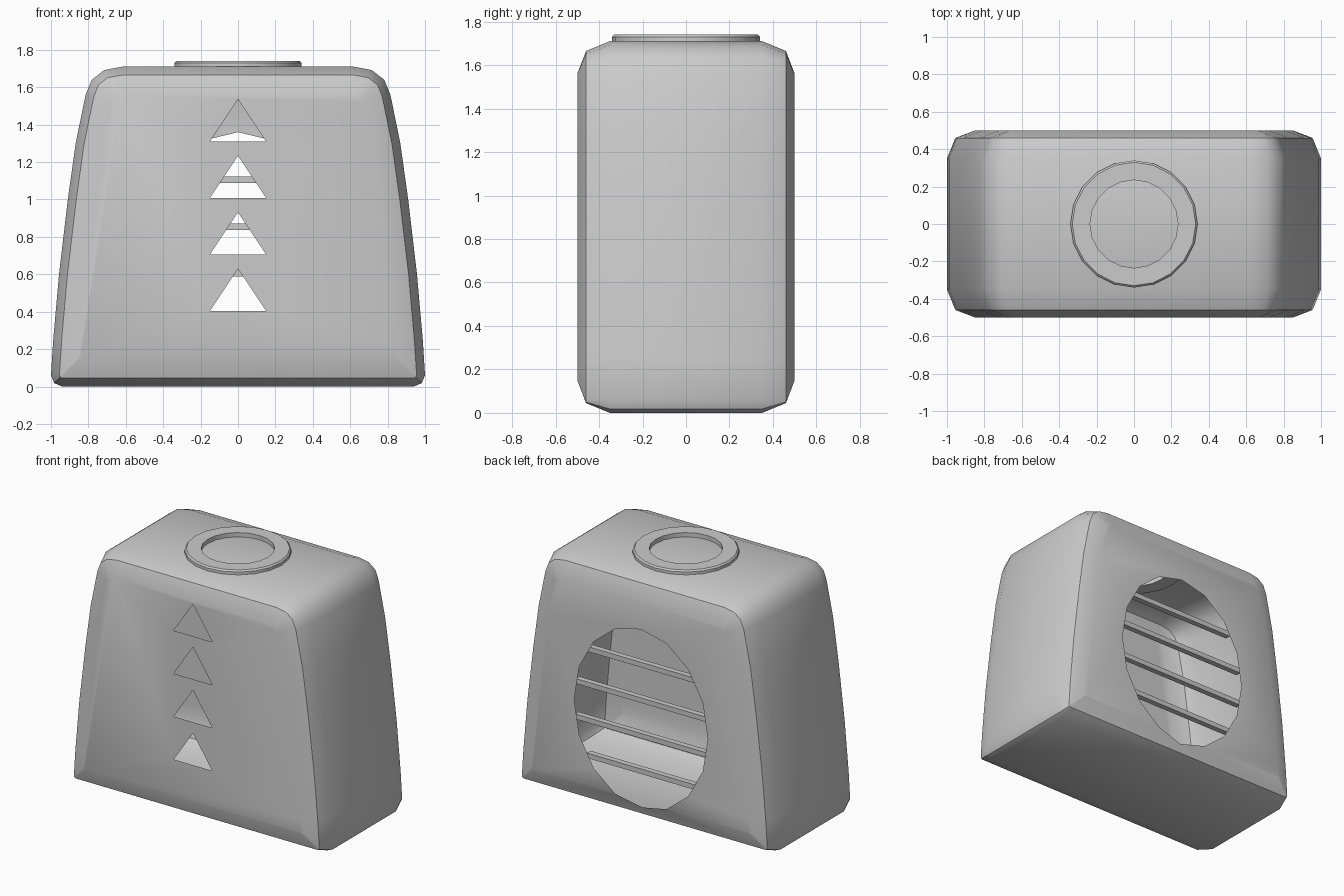
import bpy, bmesh
from math import sin, cos, pi, sqrt, radians

if "Cube" in bpy.data.objects:
    bpy.data.objects.remove(bpy.data.objects["Cube"])


def make(name, bm, smooth=True):
    bmesh.ops.recalc_face_normals(bm, faces=bm.faces)
    me = bpy.data.meshes.new(name)
    bm.to_mesh(me)
    bm.free()
    ob = bpy.data.objects.new(name, me)
    bpy.context.collection.objects.link(ob)
    if smooth:
        select(ob)
        bpy.ops.object.shade_smooth_by_angle(angle=radians(30))
    return ob


def select(ob):
    bpy.ops.object.select_all(action='DESELECT')
    ob.select_set(True)
    bpy.context.view_layer.objects.active = ob


def loft(bm, loops, cap=True, closed=False):
    rows = [[bm.verts.new(p) for p in lp] for lp in loops]
    n = len(rows[0])
    pairs = list(zip(rows, rows[1:])) + ([(rows[-1], rows[0])] if closed else [])
    for a, b in pairs:
        for i in range(n):
            j = (i + 1) % n
            bm.faces.new((a[i], a[j], b[j], b[i]))
    if cap:
        bm.faces.new(rows[0])
        bm.faces.new(rows[-1])


# Tapered outline, inset by d: x, z, normal x, normal z
SIDE = [(.988, .25, 1, .06), (.957, .6, .99, .1), (.91, 1.0, .99, .13),
        (.868, 1.3, .98, .16), (.815, 1.56, .97, .25), (.782, 1.64, .8, .6),
        (.715, 1.692, .42, .9), (.62, 1.71, 0, 1)]


def outline(y, d):
    c = max(.06 - d, .008)
    half = [(1 - d - c, d), (1 - d - .3 * c, d + .3 * c), (1 - d, d + c)]
    half += [(x - d * nx, z - d * nz) for x, z, nx, nz in SIDE]
    pts = half + [(-x, z) for x, z in reversed(half)]
    return [(x, y, z) for x, z in pts]


# Hollow housing with rounded front and back edges
bm = bmesh.new()
loft(bm, [outline(y, d) for y, d in
          [(-.5, .15), (-.46, .045), (-.35, 0), (.35, 0), (.46, .045), (.5, .15)]])
housing = make("housing", bm, False)

# Cutters: four front triangles and the oval back opening
CZ, RX, RZ = .73, .52, .63
bm = bmesh.new()
for i in range(4):
    z = .405 + i * .302
    tri = [(-.15, z), (.15, z), (0, z + .225)]
    loft(bm, [[(x, y, h) for x, h in tri] for y in (-.6, -.3)])
oval = [(RX * sin(i * pi / 8), CZ + RZ * cos(i * pi / 8)) for i in range(16)]
loft(bm, [[(x, y, h) for x, h in oval] for y in (.3, .6)])
cutter = make("opening_cutter", bm, False)
cutter.hide_render = True

select(housing)
mod = housing.modifiers.new("openings", 'BOOLEAN')
mod.operation = 'DIFFERENCE'
mod.solver = 'EXACT'
mod.object = cutter
bpy.ops.object.modifier_apply(modifier=mod.name)
bpy.data.objects.remove(cutter)

# Remove the pockets so the housing is an open thin shell
bm = bmesh.new()
bm.from_mesh(housing.data)
pocket = [v for v in bm.verts if abs(abs(v.co.y) - .3) < 1e-3]
bmesh.ops.delete(bm, geom=pocket, context='VERTS')
bm.to_mesh(housing.data)
bm.free()
bpy.ops.object.shade_smooth_by_angle(angle=radians(30))

# Slats across the back opening
for i in range(4):
    z = .355 + .25 * i
    w = RX * sqrt(1 - ((z - CZ) / RZ) ** 2) + .01
    bm = bmesh.new()
    bmesh.ops.create_cube(bm, size=1)
    for v in bm.verts:
        v.co = (v.co.x * 2 * w, .47 + v.co.y * .04, z + v.co.z * .035)
    make(f"back_slat_{i + 1}", bm, False)

# Raised ring on the top
bm = bmesh.new()
N = 20
profile = [(.235, 1.67), (.235, 1.74), (.33, 1.74), (.34, 1.73), (.34, 1.67)]
loft(bm, [[(r * sin(2 * pi * i / N), r * cos(2 * pi * i / N), z) for i in range(N)]
          for r, z in profile], cap=False, closed=True)
make("top_ring", bm)
